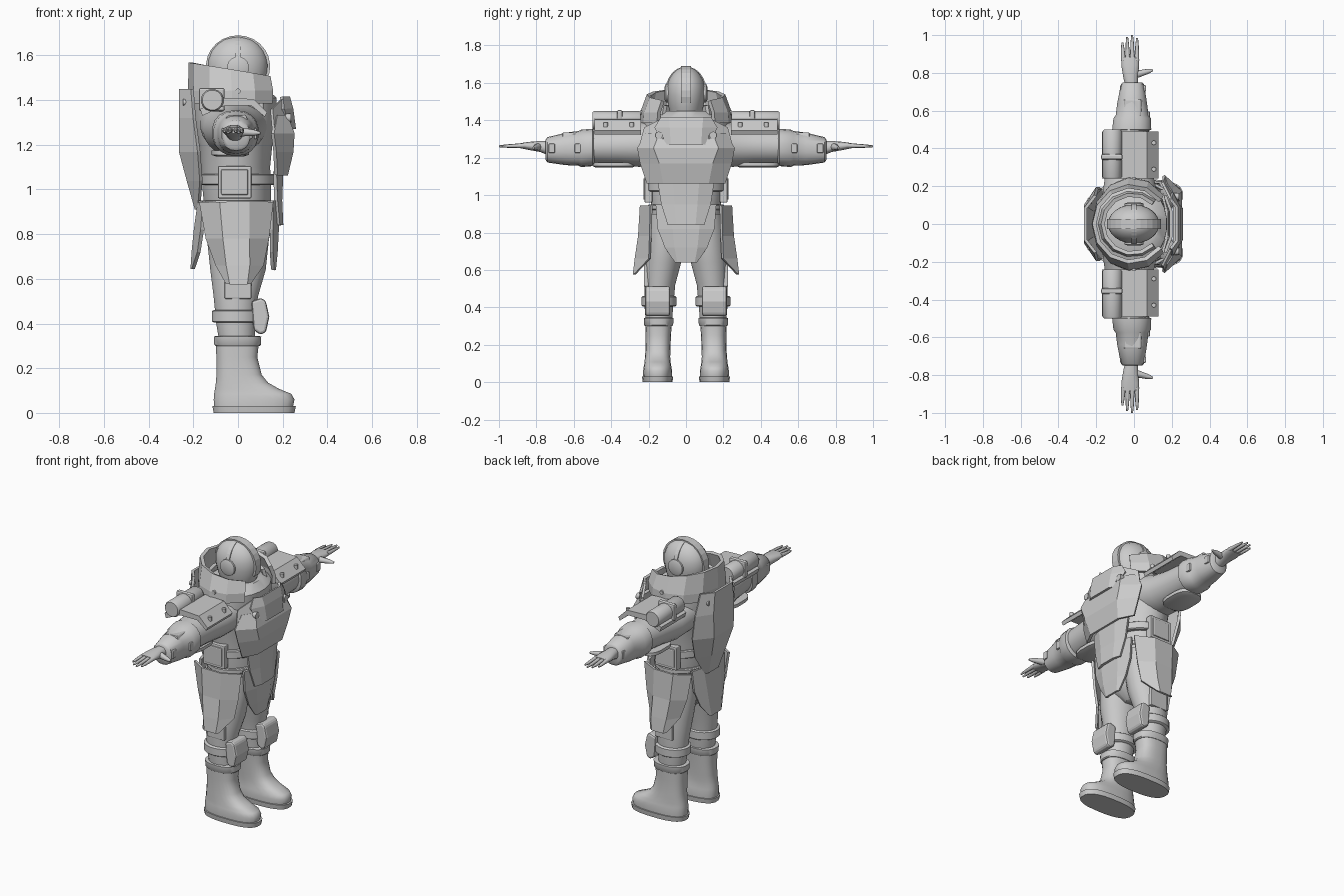
import bpy, bmesh, math
from mathutils import Vector

GREY = bpy.data.materials.new("armour_grey")
GREY.diffuse_color = (0.6, 0.6, 0.6, 1)


def make(name, verts, faces, mirror=False, smooth=None, thick=0, bevel=0):
    me = bpy.data.meshes.new(name)
    bm = bmesh.new()
    vs = [bm.verts.new(v) for v in verts]
    for f in faces:
        bm.faces.new([vs[i] for i in f])
    bmesh.ops.recalc_face_normals(bm, faces=bm.faces)
    bm.to_mesh(me)
    bm.free()
    me.materials.append(GREY)
    ob = bpy.data.objects.new(name, me)
    bpy.context.collection.objects.link(ob)
    if smooth:
        bpy.ops.object.select_all(action='DESELECT')
        ob.select_set(True)
        bpy.context.view_layer.objects.active = ob
        bpy.ops.object.shade_smooth_by_angle(angle=math.radians(smooth))
    if thick:
        m = ob.modifiers.new("thickness", 'SOLIDIFY')
        m.thickness, m.offset = thick, 0
    if bevel:
        m = ob.modifiers.new("bevel", 'BEVEL')
        m.width, m.segments = bevel, 2
    if mirror:
        m = ob.modifiers.new("mirror", 'MIRROR')
        m.use_axis = (False, True, False)
    return ob


def loft(name, rings, axis='Z', n=24, p=2, mirror=False, smooth=40):
    """Rings of (height along axis, centre a, centre b, radius a, radius b)."""
    verts = []
    for t, ca, cb, ra, rb in rings:
        for i in range(n):
            a = 2 * math.pi * (i + .5) / n
            c, s = math.cos(a), math.sin(a)
            u = ca + ra * math.copysign(abs(c) ** (2 / p), c)
            v = cb + rb * math.copysign(abs(s) ** (2 / p), s)
            verts.append({'Z': (u, v, t), 'Y': (u, t, v), 'X': (t, u, v)}[axis])
    k = len(rings)
    faces = [(r * n + i, r * n + (i + 1) % n, (r + 1) * n + (i + 1) % n, (r + 1) * n + i)
             for r in range(k - 1) for i in range(n)]
    faces += [tuple(range(n)), tuple(range((k - 1) * n, k * n))]
    return make(name, verts, faces, mirror, smooth)


def grid(name, rows, thick=.014, mirror=False):
    n = len(rows[0])
    faces = [(r * n + i, r * n + i + 1, (r + 1) * n + i + 1, (r + 1) * n + i)
             for r in range(len(rows) - 1) for i in range(n - 1)]
    return make(name, [p for r in rows for p in r], faces, mirror, None, thick)


def shield(name, rows, thick=.016):
    """Symmetric folded plate from rows of (z, x mid, half width mid, x edge, half width edge)."""
    return grid(name, [[(xe, -we, z), (xm, -wm, z), (xm, wm, z), (xe, we, z)]
                       for z, xm, wm, xe, we in rows], thick)


def box(name, lo, hi, mirror=False, bevel=.006):
    v = [(x, y, z) for x in (lo[0], hi[0]) for y in (lo[1], hi[1]) for z in (lo[2], hi[2])]
    f = [(0, 1, 3, 2), (4, 5, 7, 6), (0, 1, 5, 4), (2, 3, 7, 6), (0, 2, 6, 4), (1, 3, 7, 5)]
    return make(name, v, f, mirror, None, 0, bevel)


def prism(name, profile, y0, y1, mirror=False, bevel=0):
    """Extrude an (x, z) outline along y."""
    n = len(profile)
    v = [(x, y, z) for y in (y0, y1) for x, z in profile]
    f = [(i, (i + 1) % n, n + (i + 1) % n, n + i) for i in range(n)]
    return make(name, v, f + [tuple(range(n)), tuple(range(n, 2 * n))], mirror, None, 0, bevel)


def bolt(name, x, y, z, r=.013, axis='X', depth=.012):
    a, b, t = {'X': (y, z, x), 'Y': (x, z, y), 'Z': (x, y, z)}[axis]
    loft(name, [(t - depth, a, b, r, r), (t + depth, a, b, r, r)], axis, 10, 2, True)


# Torso, hips and belt
loft("torso", [(.9, 0, 0, .15, .18), (1, -.005, 0, .155, .195), (1.1, -.01, 0, .155, .2),
               (1.2, -.01, 0, .165, .225), (1.32, -.015, 0, .19, .235), (1.41, -.015, 0, .19, .225),
               (1.45, -.01, 0, .14, .16)])
loft("hips", [(.64, 0, 0, .05, .05), (.7, 0, 0, .12, .13), (.8, 0, 0, .145, .19),
              (.92, 0, 0, .16, .195)], p=2.3)
loft("belt", [(1.02, 0, 0, .17, .207), (1.025, 0, 0, .176, .213),
              (1.065, 0, 0, .176, .213), (1.07, 0, 0, .17, .207)])
loft("waistband", [(.92, 0, 0, .165, .2), (.925, 0, 0, .17, .205), (.945, 0, 0, .17, .205),
                   (.95, 0, 0, .165, .2)])
box("belt_pouch", (-.09, .18, .96), (.06, .222, 1.105), True)
box("belt_pouch_lid", (-.075, .2, .975), (.045, .228, 1.09), True)

# Collar: sloped faceted ring, open at the front
rows = [[], [], []]
for i in range(11):
    a = math.radians(38 + 284 * i / 10)
    c, s = math.cos(a), math.sin(a)
    top = 1.53 - .18 * (.2 * c - .01)
    rows[0].append((-.01 + .2 * c, .238 * s, 1.385))
    rows[1].append((-.01 + .203 * c, .235 * s, 1.44))
    rows[2].append((-.015 + .195 * c, .2 * s, top))
grid("collar", rows, .022)
rows = [[], []]
for i in range(11):
    a = math.radians(45 + 270 * i / 10)
    rows[0].append((-.01 + .17 * math.cos(a), .17 * math.sin(a), 1.42))
    rows[1].append((-.01 + .155 * math.cos(a), .155 * math.sin(a), 1.48))
grid("inner_collar", rows, .02)

# Helmet with crest, visor frame and ear discs
loft("helmet", [(1.4, .0, 0, .09, .075), (1.47, 0, 0, .122, .093), (1.53, -.002, 0, .136, .103),
                (1.58, -.002, 0, .135, .102), (1.62, -.002, 0, .12, .09), (1.65, -.002, 0, .096, .071),
                (1.67, -.002, 0, .07, .05), (1.682, -.002, 0, .035, .026)], n=28)


def arch(name, y, half, rx, rz, a0, a1):
    pts = [math.radians(a0 + (a1 - a0) * i / 16) for i in range(17)]
    return grid(name, [[(rx * math.cos(a), y - half, 1.55 + rz * math.sin(a)),
                        (rx * math.cos(a), y + half, 1.55 + rz * math.sin(a))] for a in pts], .012)


arch("crest", 0, .026, .138, .134, -25, 205)
grid("helmet_cross_band", [[(x, .106 * math.cos(math.pi * i / 16), 1.55 + .132 * math.sin(math.pi * i / 16))
                            for x in (-.012, .012)] for i in range(17)], .01)
loft("ear_disc", [(.085, 0, 1.545, .05, .05), (.108, 0, 1.545, .05, .05), (.114, 0, 1.545, .035, .035)],
     'Y', 16, 2, True)

# Chest, belly and back plates
shield("chest_plate", [(1.33, .215, .14, .17, .21), (1.25, .245, .17, .155, .255),
                       (1.17, .24, .14, .165, .24), (1.065, .215, .12, .17, .205)], .018)
shield("throat_plate", [(1.415, .225, .09, .195, .13), (1.36, .24, .085, .2, .165),
                        (1.27, .252, .08, .225, .12)])
grid("shoulder_front_plate", [[(.2, .12, 1.41), (.15, .22, 1.36)], [(.235, .12, 1.3), (.16, .25, 1.25)]], .014, True)
shield("belly_plate", [(1.08, .195, .07, .165, .15), (.95, .19, .06, .17, .13), (.84, .195, .05, .18, .095)])
shield("front_skirt", [(.95, .172, .08, .15, .16), (.82, .175, .07, .15, .15), (.72, .17, .06, .15, .11),
                       (.64, .162, .045, .155, .055)])
shield("back_skirt", [(.95, -.172, .08, -.15, .16), (.82, -.19, .07, -.16, .15), (.72, -.2, .06, -.175, .11),
                      (.645, -.205, .045, -.2, .055)])
shield("back_plate", [(1.45, -.256, .085, -.205, .15), (1.32, -.257, .1, -.195, .19),
                      (1.17, -.257, .095, -.175, .19), (1.04, -.222, .07, -.165, .15),
                      (.912, -.186, .045, -.175, .07)])
bolt("chest_bolt", .225, .145, 1.32, .02)
bolt("back_bolt", -.235, .12, 1.39, .015)
bolt("collar_bolt", 0, .235, 1.44, .012, 'Y')

# Hip side guards
grid("hip_guard", [[(-.17, .185, .945), (-.08, .24, .945), (.05, .24, .945), (.155, .185, .945)],
                   [(-.14, .19, .78), (-.065, .25, .78), (.05, .25, .78), (.135, .19, .78)],
                   [(-.095, .195, .66), (-.05, .268, .66), (.05, .268, .66), (.11, .195, .66)],
                   [(-.05, .27, .58), (-.035, .278, .575), (.04, .278, .575), (.055, .27, .58)]], .014, True)
box("thigh_pad", (-.06, .2, .51), (.06, .225, .72), True)

# Legs, knee pads and boots
loft("leg", [(.32, -.005, .145, .08, .07), (.4, -.01, .145, .088, .077), (.52, -.01, .14, .1, .083),
             (.64, 0, .125, .125, .1), (.78, 0, .108, .14, .106), (.9, 0, .1, .14, .1)], mirror=True)
loft("knee_strap", [(.405, -.01, .145, .1, .088), (.41, -.01, .145, .108, .094),
                    (.455, -.01, .145, .108, .094), (.46, -.01, .145, .1, .088)], mirror=True)
prism("knee_pad", [(.06, .5), (.105, .515), (.125, .5), (.14, .43), (.125, .36), (.1, .35), (.07, .37)],
      .085, .218, True, .012)
loft("boot", [(.03, .07, .152, .178, .077), (.06, .072, .152, .182, .078), (.085, .066, .152, .174, .074),
              (.108, .04, .152, .144, .07), (.135, .018, .152, .118, .068), (.17, .005, .15, .102, .067),
              (.25, -.005, .148, .092, .068), (.34, -.003, .146, .1, .073)], p=2.6, mirror=True, smooth=50)
loft("boot_sole", [(0, .072, .152, .182, .08), (.03, .072, .152, .188, .084)], p=2.6, mirror=True)
loft("boot_cuff", [(.3, -.002, .146, .1, .074), (.305, -.002, .146, .105, .078),
                   (.342, -.002, .146, .107, .08), (.345, -.002, .146, .09, .07)], p=2.4, mirror=True)

# Arms and shoulder guards
loft("upper_arm", [(.14, -.02, 1.29, .15, .13), (.25, -.025, 1.265, .13, .115), (.36, -.02, 1.262, .11, .1),
                   (.5, -.015, 1.26, .095, .093)], 'Y', mirror=True)
prism("shoulder_guard", [(-.16, 1.33), (-.17, 1.36), (-.06, 1.41), (.07, 1.405), (.13, 1.345), (.12, 1.325),
                         (.06, 1.375), (-.06, 1.375)], .24, .49, True)
loft("shoulder_tube", [(.24, -.115, 1.4, .045, .045), (.25, -.115, 1.4, .052, .05), (.49, -.115, 1.4, .052, .05),
                       (.5, -.115, 1.4, .045, .045)], 'Y', 16, 2, True)
box("tube_clamp", (-.175, .34, 1.35), (-.06, .37, 1.455), True, .01)
loft("elbow_pad", [(1.147, -.035, .385, .06, .1), (1.155, -.035, .385, .085, .115),
                   (1.175, -.035, .385, .085, .115)], 'Z', 16, 3, True)
bolt("shoulder_bolt", .105, .29, 1.375, .012, 'Z')
bolt("shoulder_outer_bolt", .105, .43, 1.375, .012, 'Z')
loft("forearm", [(.49, -.012, 1.255, .085, .085), (.5, -.012, 1.255, .105, .1), (.56, -.01, 1.25, .1, .1),
                 (.575, -.01, 1.25, .088, .093), (.64, -.01, 1.247, .08, .087), (.74, -.008, 1.242, .062, .068),
                 (.75, -.008, 1.242, .05, .055)], 'Y', 18, 2.3, True)
for i, y in enumerate((.56, .7)):
    box("forearm_clasp_%d" % i, (-.095 + .15 * (y - .56), y, 1.225), (.085 - .15 * (y - .56), y + .035, 1.275), True)
prism("forearm_plate", [(-.05, 1.33), (-.06, 1.3), (.05, 1.3), (.035, 1.335)], .57, .66, True, .006)

# Hands with fingers and thumb
loft("hand", [(.73, -.012, 1.25, .035, .04), (.78, -.018, 1.26, .04, .03), (.84, -.02, 1.263, .048, .022),
              (.885, -.02, 1.264, .045, .014)], 'Y', 16, 2.3, True)


def digit(name, a, b, ra, rb):
    a, b = Vector(a), Vector(b)
    d = (b - a).normalized()
    side = d.cross(Vector((0, 0, 1))).normalized()
    up = side.cross(d)
    ring = [(math.cos(k * math.pi / 4), math.sin(k * math.pi / 4)) for k in range(8)]
    v = [p + side * c * r + up * s * r for p, r in ((a, ra), (a.lerp(b, .7), (ra + rb) / 2), (b, rb)) for c, s in ring]
    f = [(j * 8 + i, j * 8 + (i + 1) % 8, j * 8 + 8 + (i + 1) % 8, j * 8 + 8 + i) for j in range(2) for i in range(8)]
    make(name, v, f + [tuple(range(8)), tuple(range(16, 24))], True, 60)


for i, (x, tip) in enumerate(((-.056, .96), (-.033, .99), (-.009, 1.0), (.015, .985))):
    digit("finger_%d" % i, (x, .865, 1.265), (x * 1.1, tip, 1.261), .013, .005)
digit("thumb", (.005, .79, 1.258), (.1, .815, 1.252), .021, .006)
